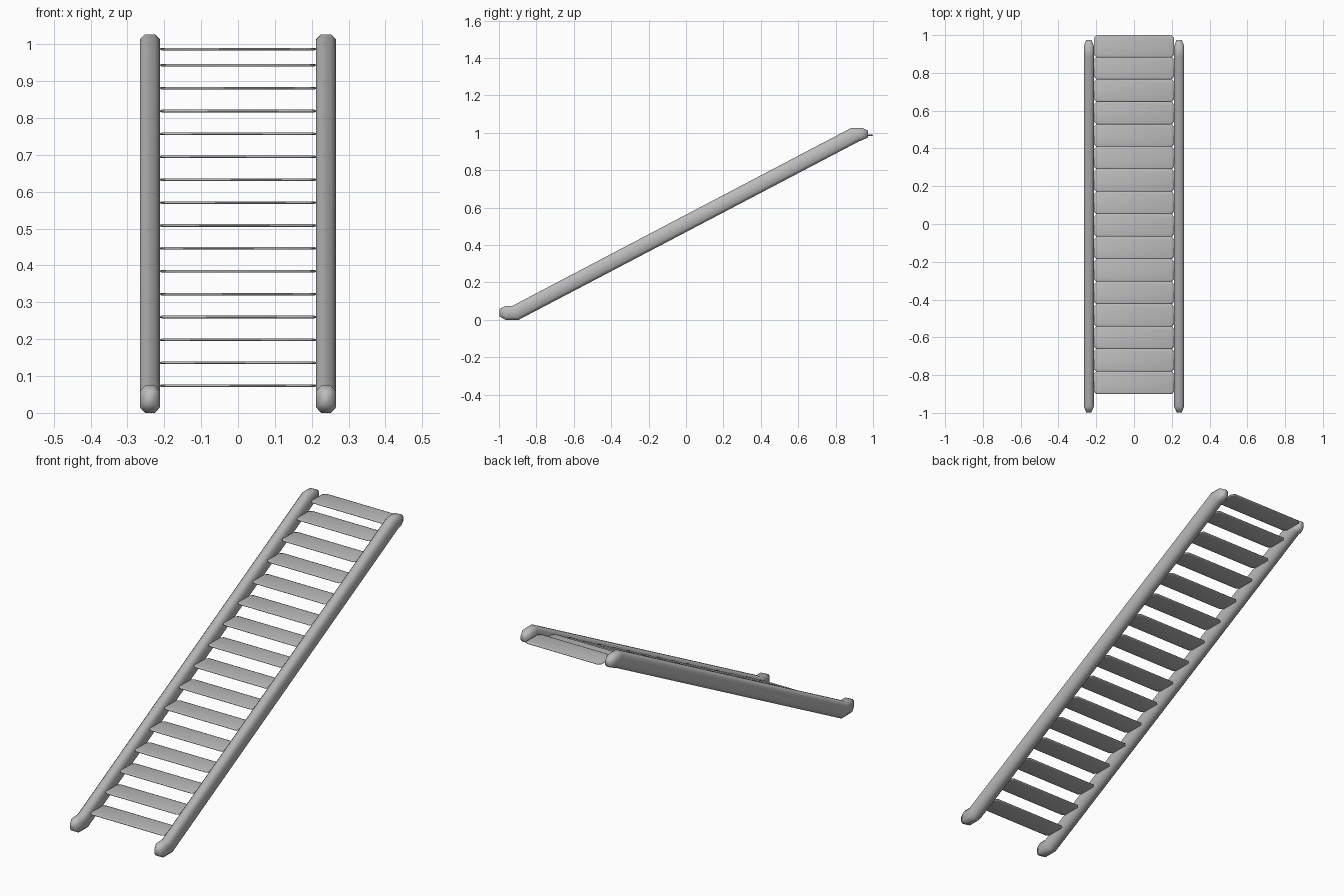
import bpy, bmesh

cube = bpy.data.objects.get("Cube")
if cube:
    bpy.data.objects.remove(cube, do_unlink=True)

grey = bpy.data.materials.new("plain_grey")
grey.use_nodes = True
colour = (0.5, 0.5, 0.5, 1)
grey.diffuse_color = colour
grey.node_tree.nodes["Principled BSDF"].inputs["Base Color"].default_value = colour


def finish(name, bm):
    bmesh.ops.recalc_face_normals(bm, faces=bm.faces)
    mesh = bpy.data.meshes.new(name)
    bm.to_mesh(mesh)
    bm.free()
    mesh.materials.append(grey)
    for p in mesh.polygons:
        p.use_smooth = True
    obj = bpy.data.objects.new(name, mesh)
    bpy.context.collection.objects.link(obj)
    return obj


# Rail stations: bottom point (y, z), top point (y, z), half width
STATIONS = [
    ((-0.997, 0.018), (-0.997, 0.058), 0.014),
    ((-0.965, 0.0), (-0.965, 0.074), 0.027),
    ((-0.895, 0.0), (-0.930, 0.074), 0.027),
    ((0.930, 0.957), (0.885, 1.027), 0.027),
    ((0.940, 0.960), (0.942, 1.027), 0.027),
    ((0.974, 0.975), (0.974, 1.010), 0.014),
]
# Chamfered cross-section: (side, height fraction)
SECTION = [(-0.5, 0), (0.5, 0), (1, 0.2), (1, 0.8), (0.5, 1), (-0.5, 1), (-1, 0.8), (-1, 0.2)]


def rail(name, x):
    bm = bmesh.new()
    rings = []
    for low, high, half in STATIONS:
        rings.append([bm.verts.new((x + s * half,
                                    low[0] + (high[0] - low[0]) * t,
                                    low[1] + (high[1] - low[1]) * t)) for s, t in SECTION])
    n = len(SECTION)
    for a, b in zip(rings, rings[1:]):
        for i in range(n):
            j = (i + 1) % n
            bm.faces.new((a[i], a[j], b[j], b[i]))
    bm.faces.new(rings[0])
    bm.faces.new(rings[-1])
    return finish(name, bm)


rail("left_rail", 0.239)
rail("right_rail", -0.239)


# Thin treads with clipped corners and a slim bevelled rim
def tread(name, front, back, z, half=0.213, clip=0.014, thick=0.007):
    bm = bmesh.new()
    rings = []
    for inset, h in ((0.006, -0.5), (0, -0.2), (0, 0.2), (0.006, 0.5)):
        x, y0, y1 = half - inset, front + inset, back - inset
        plan = [(-x + clip, y0), (x - clip, y0), (x, y0 + clip), (x, y1 - clip),
                (x - clip, y1), (-x + clip, y1), (-x, y1 - clip), (-x, y0 + clip)]
        rings.append([bm.verts.new((px, py, z + h * thick)) for px, py in plan])
    for a, b in zip(rings, rings[1:]):
        for i in range(8):
            j = (i + 1) % 8
            bm.faces.new((a[i], a[j], b[j], b[i]))
    bm.faces.new(rings[0])
    bm.faces.new(rings[-1])
    return finish(name, bm)


for i in range(15):
    y = -0.9 + 0.119 * i
    tread(f"tread_{i + 1}", y, y + 0.119, 0.0738 + 0.0621 * i)
tread("top_tread", 0.882, 1.0, 0.987)
